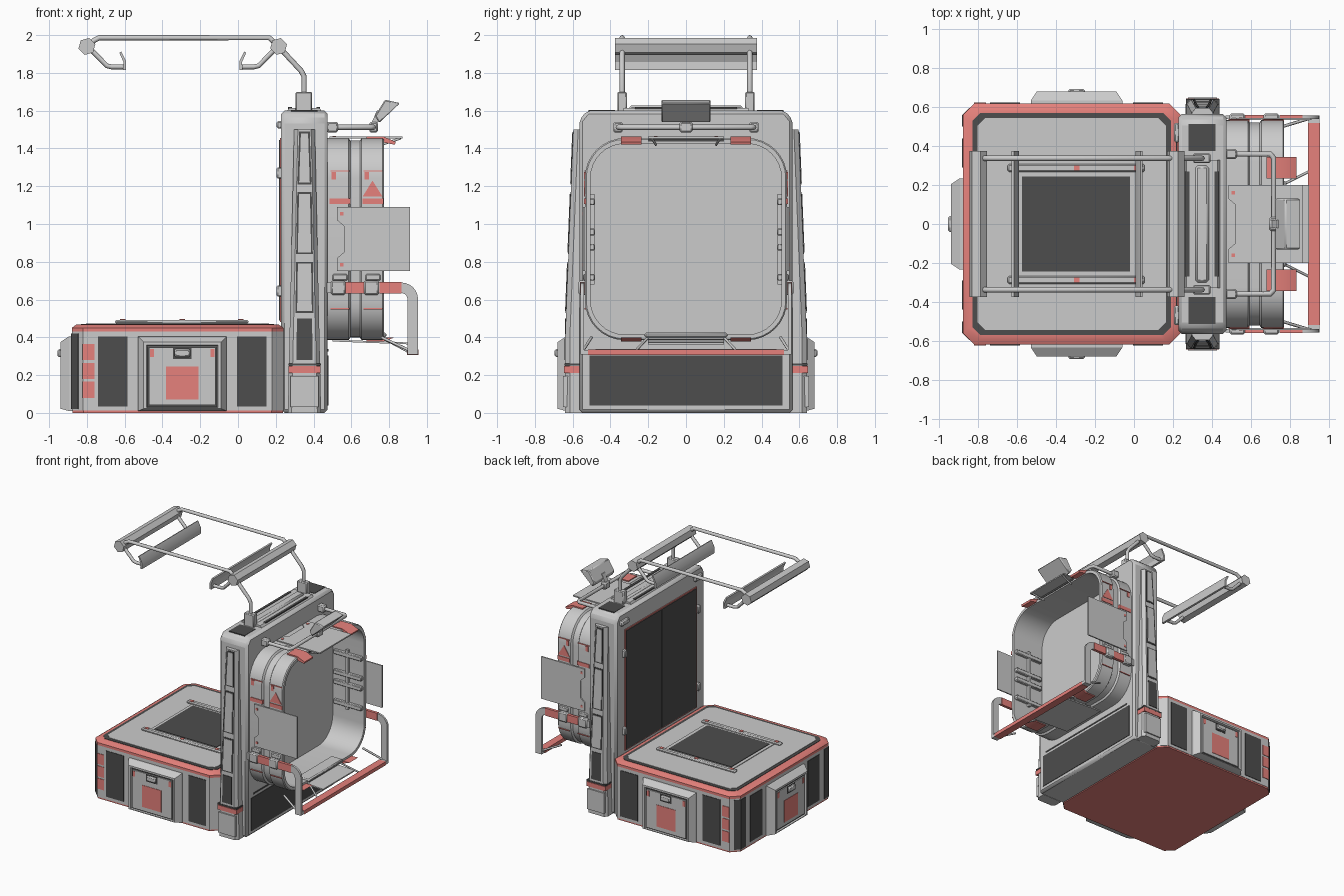
import bpy, bmesh, math
from mathutils import Vector


def material(name, c):
    m = bpy.data.materials.new(name)
    m.diffuse_color = (*c, 1)
    return m


RED = material("red_trim", (0.79, 0.22, 0.20))
DARK = material("dark_panel", (0.075, 0.075, 0.075))


def loft(name, rings, mat=None, bevel=0):
    """Skin a stack of equal-length point rings and cap both ends."""
    bm = bmesh.new()
    vs = [[bm.verts.new(p) for p in r] for r in rings]
    n = len(rings[0])
    for a, b in zip(vs, vs[1:]):
        for i in range(n):
            bm.faces.new((a[i], a[(i + 1) % n], b[(i + 1) % n], b[i]))
    bm.faces.new(vs[0])
    bm.faces.new(vs[-1])
    bmesh.ops.recalc_face_normals(bm, faces=bm.faces)
    me = bpy.data.meshes.new(name)
    bm.to_mesh(me)
    bm.free()
    for p in me.polygons:
        p.use_smooth = True
    me.set_sharp_from_angle(angle=math.radians(28))
    ob = bpy.data.objects.new(name, me)
    bpy.context.collection.objects.link(ob)
    if mat:
        me.materials.append(mat)
    if bevel:
        m = ob.modifiers.new("bevel", 'BEVEL')
        m.width, m.segments, m.limit_method = bevel, 1, 'ANGLE'
    return ob


def prism(name, pts, axis, t0, t1, mat=None, bevel=0):
    f = {'x': lambda a, b, t: (t, a, b), 'y': lambda a, b, t: (a, t, b), 'z': lambda a, b, t: (a, b, t)}[axis]
    return loft(name, [[f(a, b, t) for a, b in pts] for t in (t0, t1)], mat, bevel)


def rect(a0, a1, b0, b1):
    return [(a0, b0), (a1, b0), (a1, b1), (a0, b1)]


def box(name, x0, x1, y0, y1, z0, z1, mat=None, bevel=0):
    return prism(name, rect(x0, x1, y0, y1), 'z', z0, z1, mat, bevel)


def pipe(name, pts, r, sides=8):
    """Round bar along a path, with mitred joints."""
    P = [Vector(p) for p in pts]
    cu = bpy.data.curves.new(name, 'CURVE')
    cu.dimensions, cu.bevel_depth, cu.bevel_resolution, cu.use_fill_caps = '3D', r, sides // 2 - 2, True
    sp = cu.splines.new('POLY')
    sp.points.add(len(P) - 1)
    for q, p in zip(sp.points, P):
        q.co = (*p, 1)
    ob = bpy.data.objects.new(name, cu)
    bpy.context.collection.objects.link(ob)
    return ob


def octagon(i, z, c=0.06):
    x0, x1, y = -0.88 + i, 0.24 - i, 0.62 - i
    return [(x0 + c, -y, z), (x1 - c, -y, z), (x1, -y + c, z), (x1, y - c, z),
            (x1 - c, y, z), (x0 + c, y, z), (x0, y - c, z), (x0, -y + c, z)]


# base platform: skirt, body, red rim, dark groove, deck
loft("base_skirt", [octagon(0.003, 0), octagon(0.003, 0.012)], RED)
loft("base_body", [octagon(0.0, 0.012), octagon(0.0, 0.43)])
loft("base_rim", [octagon(0, 0.43), octagon(0, 0.45), octagon(0.025, 0.468), octagon(0.055, 0.468)], RED)
loft("deck_groove", [octagon(0.05, 0.44, 0.04), octagon(0.05, 0.471, 0.04)], DARK)
loft("deck", [octagon(0.075, 0.45, 0.04), octagon(0.075, 0.474, 0.04)])

# deck hatch with rails
box("deck_hatch_frame", -0.60, 0.01, -0.265, 0.265, 0.47, 0.479)
box("deck_hatch", -0.575, -0.02, -0.245, 0.245, 0.47, 0.483, DARK)
for s in (-1, 1):
    box("deck_rail", -0.65, 0.055, s * 0.268, s * 0.308, 0.47, 0.493, None, 0.008)
    for x in (-0.61, -0.295, 0.015):
        box("rail_marker", x - 0.014, x + 0.014, s * 0.275, s * 0.3, 0.48, 0.496, RED)


# storage lockers and panels, placed in a local (along, outward, height) frame
def locker(P, u0, u1):
    def lbox(name, a0, a1, d0, d1, z0, z1, mat=None, bevel=0):
        return loft(name, [[P(a, d, z) for a, z in rect(a0, a1, z0, z1)] for d in (d0, d1)], mat, bevel)

    rings = [(0, -0.01), (0, 0.015), (0.03, 0.06), (0.045, 0.06), (0.05, 0.045)]
    loft("locker_frame", [[P(a, d, z) for a, z in rect(u0 + i, u1 - i, 0.01 + i * 0.4, 0.405 - i)]
                          for i, d in rings])
    lbox("locker_gap", u0 + 0.051, u1 - 0.051, 0.04, 0.047, 0.032, 0.352, DARK)
    lbox("locker_door", u0 + 0.06, u1 - 0.06, 0.04, 0.055, 0.042, 0.345)
    m = (u0 + u1) / 2
    lbox("locker_label", m - 0.085, m + 0.085, 0.05, 0.058, 0.07, 0.245, RED)
    lbox("locker_latch_plate", m - 0.05, m + 0.05, 0.05, 0.058, 0.285, 0.343, DARK)
    lbox("locker_latch", m - 0.042, m + 0.042, 0.05, 0.075, 0.295, 0.338, None, 0.008)
    for a in (u0 + 0.075, u1 - 0.075):
        lbox("locker_tab", a - 0.011, a + 0.011, 0.05, 0.058, 0.295, 0.338, RED)
    return lbox


for s in (-1, 1):
    lb = locker(lambda u, d, z, s=s: (u, s * (0.62 + d), z), -0.53, -0.06)
    lb("side_vent", -0.74, -0.585, -0.01, 0.004, 0.035, 0.405, DARK)
    lb("side_vent", -0.005, 0.15, -0.01, 0.004, 0.035, 0.405, DARK)
    for z in (0.08, 0.18, 0.28):
        lb("marker_block", -0.822, -0.76, -0.01, 0.004, z, z + 0.085, RED)
lb = locker(lambda u, d, z: (-0.88 - d, u, z), -0.235, 0.235)
for s in (-1, 1):
    lb("end_vent", s * 0.29, s * 0.44, -0.01, 0.004, 0.035, 0.405, DARK)
    prism("corner_strip", [(-0.884, s * 0.56), (-0.884, s * 0.5), (-0.87, s * 0.5), (-0.84, s * 0.59),
                           (-0.846, s * 0.598)], 'z', 0.02, 0.42, DARK)

# tower
prof = [(-0.565, 0), (0.565, 0), (0.565, 1.55), (0.525, 1.6), (-0.525, 1.6), (-0.565, 1.55)]
prism("tower", prof, 'x', 0.228, 0.475, None, 0.018)
box("tower_lower_vent", 0.47, 0.479, -0.51, 0.51, 0.04, 0.305, DARK)
box("tower_seam", 0.47, 0.478, -0.48, 0.48, 0.325, 0.337, DARK)
box("door_trim", 0.222, 0.235, -0.455, 0.455, 0.48, 1.455, RED)
for s in (-1, 1):
    box("door", 0.217, 0.23, s * 0.005, s * 0.445, 0.49, 1.445, DARK)
    for z in (0.645, 1.27):
        box("door_hinge", 0.205, 0.235, s * 0.455, s * 0.485, z - 0.03, z + 0.03, None, 0.006)
    box("door_top_latch", 0.205, 0.235, s * 0.42, s * 0.52, 1.505, 1.545, None, 0.008)
    box("tower_top_vent", 0.28, 0.42, s * 0.375, s * 0.515, 1.59, 1.603, DARK)
    box("tower_top_slit", 0.35 + s * 0.065, 0.35 + s * 0.085, -0.27, 0.27, 1.61, 1.619, DARK)
prism("tower_top_cover", [(0.255, 1.59), (0.27, 1.615), (0.43, 1.615), (0.45, 1.59)], 'y', -0.33, 0.33)
box("tower_top_ridge", 0.315, 0.385, -0.3, 0.3, 1.6, 1.628, None, 0.012)


# tapered side columns with inset panels
def half(z):
    return 0.088 - 0.022 * z


def out(z):
    return 0.64 - 0.044 * max(0, z - 0.4) / 1.1


def column_panel(name, s, z0, z1, h0, h1, off, mat=None):
    ring = lambda d: [(0.352 + k * h, s * (out(z) + d), z)
                      for k, h, z in ((-1, h0, z0), (1, h0, z0), (1, h1, z1), (-1, h1, z1))]
    loft(name, [ring(-0.02), ring(off)], mat)


for s in (-1, 1):
    loft("side_column", [[(0.352 + k * (half(z) - i), s * y, z) for k, i, y in
                          ((-1, 0, 0.55), (-1, 0, out(z) - 0.025), (-1, 0.02, out(z)),
                           (1, 0.02, out(z)), (1, 0, out(z) - 0.025), (1, 0, 0.55))]
                         for z in (0.0, 0.4, 1.5)])
    column_panel("column_foot", s, 0.03, 0.195, 0.075, 0.075, 0.010)
    box("column_band", 0.268, 0.438, s * 0.55, s * 0.645, 0.212, 0.248, RED)
    box("column_band_edge", 0.267, 0.439, s * 0.55, s * 0.643, 0.25, 0.262, DARK)
    column_panel("column_vent", s, 0.28, 0.5, 0.043, 0.04, 0.004, DARK)
    for z0, z1, a, b in ((0.53, 0.8, 0.048, 0.044), (0.84, 1.17, 0.044, 0.038), (1.21, 1.49, 0.037, 0.028)):
        column_panel("column_inset_edge", s, z0, z1, a, b, 0.003, DARK)
        column_panel("column_inset", s, z0 + 0.01, z1 - 0.01, a - 0.009, b - 0.009, 0.006)


# rounded housing, open toward +x
def rrect(x, i, r=0.21, n=8):
    h, r = 0.535 - i, r - i
    return [(x, cy * (h - r) + r * math.cos(a), 0.92 + cz * (h - r) + r * math.sin(a))
            for q, (cy, cz) in enumerate(((1, 1), (-1, 1), (-1, -1), (1, -1)))
            for a in [math.pi / 2 * (q + k / n) for k in range(n + 1)]]


loft("housing", [rrect(x, i) for x, i in ((0.47, 0), (0.585, 0), (0.595, 0.014), (0.645, 0.014), (0.655, 0),
                                          (0.765, 0), (0.772, 0.007), (0.772, 0.03), (0.492, 0.03))])
for s in (-1, 1):
    for x in (0.49, 0.665):
        box("housing_red_line", x, x + 0.1, s * 0.53, s * 0.538, 1.278, 1.284, RED)
        box("housing_red_line", x, x + 0.1, s * 0.53, s * 0.538, 0.548, 0.554, RED)
        box("housing_red_band", x - 0.005, x + 0.105, s * 0.52, s * 0.54, 1.105, 1.135, RED)
        box("housing_mark", x + 0.005, x + 0.028, s * 0.53, s * 0.539, 1.235, 1.275, RED)
        box("handle_clamp", x + 0.002, x + 0.08, s * 0.52, s * 0.568, 0.625, 0.7, None, 0.008)
        box("housing_buckle", x + 0.01, x + 0.09, s * 0.52, s * 0.545, 0.7, 0.735, None, 0.006)
    prism("warning_triangle", [(0.66, 1.145), (0.765, 1.145), (0.712, 1.23)], 'y', s * 0.53, s * 0.539, RED)
    prism("housing_top_tab", [(0.68, 1.45), (0.83, 1.42), (0.835, 1.435), (0.77, 1.463), (0.68, 1.463)],
          'y', s * 0.235, s * 0.345, RED)
    prism("housing_bottom_tab", [(0.68, 0.378), (0.77, 0.378), (0.83, 0.40), (0.68, 0.395)],
          'y', s * 0.235, s * 0.345, RED)
    # inner wall ribs
    box("inner_rack_post", 0.62, 0.64, s * 0.485, s * 0.51, 0.68, 1.16)
    for z in (0.7, 0.86, 0.94, 1.1):
        box("inner_rack_rib", 0.51, 0.76, s * 0.482, s * 0.51, z, z + 0.035, None, 0.005)


# notched flap plates on the housing's four sides
def flap(x, c, h):
    return [(x, c - h), (x + 0.385, c - h), (x + 0.385, c + h), (x, c + h), (x, c + h - 0.07),
            (x + 0.035, c + h - 0.1), (x + 0.035, c - h + 0.1), (x, c - h + 0.07)]


for s in (-1, 1):
    prism("side_flap", flap(0.525, 0.92, 0.17), 'y', s * 0.535, s * 0.545)
    for z in (0.785, 1.055):
        box("flap_dot", 0.54, 0.558, s * 0.54, s * 0.548, z - 0.009, z + 0.009, RED)
        box("flap_dot", 0.5, 0.518, s * 0.151, s * 0.169, 1.46, 1.467, RED)
    pipe("flap_brace", [(0.76, s * 0.2, 0.40), (0.9, s * 0.27, 0.325)], 0.007, 6)
    pipe("flap_brace", [(0.76, s * 0.16, 1.42), (0.86, s * 0.18, 1.453)], 0.007, 6)
prism("top_flap", flap(0.485, 0, 0.2), 'z', 1.453, 1.463)
loft("bottom_flap", [[(x, y, 0.378 - 0.1 * max(0, x - 0.75) + t) for x, y in rect(0.5, 0.9, -0.2, 0.2)]
                     for t in (0, 0.01)])
box("bottom_sill", 0.68, 0.785, -0.22, 0.22, 0.40, 0.425, None, 0.008)
box("top_seam", 0.765, 0.776, -0.2, 0.2, 1.436, 1.45, DARK)

# grab handle: flat side arms plus a red cross bar
arc = lambda r, a0, a1: [(0.865 + r * math.cos(t), 0.602 + r * math.sin(t))
                         for t in [a0 + (a1 - a0) * k / 6 for k in range(7)]]
arm = ([(0.47, 0.69)] + arc(0.088, math.pi / 2, 0) + [(0.953, 0.308), (0.897, 0.308)]
       + arc(0.032, 0, math.pi / 2) + [(0.47, 0.634)])
for s in (-1, 1):
    prism("handle_arm", arm, 'y', s * 0.54, s * 0.558)
    for x0, x1 in ((0.56, 0.67), (0.75, 0.865)):
        box("handle_grip", x0, x1, s * 0.538, s * 0.561, 0.632, 0.692, RED)
    pipe("handle_stay", [(0.76, s * 0.5, 0.40), (0.91, s * 0.545, 0.33)], 0.008, 6)
box("handle_bar", 0.897, 0.953, -0.556, 0.556, 0.308, 0.332)
box("handle_bar_grip", 0.894, 0.955, -0.52, 0.52, 0.306, 0.335, RED)

# work lamp on its bracket
pipe("lamp_bracket", [(0.47, -0.36, 1.512), (0.70, -0.36, 1.512), (0.718, -0.34, 1.512),
                      (0.718, 0.34, 1.512), (0.70, 0.36, 1.512), (0.47, 0.36, 1.512)], 0.014)
for s in (-1, 1):
    box("bracket_foot", 0.47, 0.53, s * 0.335, s * 0.385, 1.485, 1.54, None, 0.008)
box("lamp_clamp", 0.695, 0.74, -0.035, 0.035, 1.485, 1.54, None, 0.008)
prism("lamp_neck", [(0.705, 1.53), (0.735, 1.53), (0.775, 1.6), (0.735, 1.6)], 'y', -0.02, 0.02)
prism("work_lamp", [(0.725, 1.572), (0.778, 1.658), (0.858, 1.64), (0.747, 1.535)], 'y', -0.13, 0.13, None, 0.006)

# overhead frame: posts, bent pipes, hex cross bars, hanging reflector strips
for s in (-1, 1):
    y = s * 0.338
    box("post_socket", 0.305, 0.392, y - 0.025, y + 0.025, 1.59, 1.7, None, 0.006)
    pipe("overhead_pipe", [(0.35, y, 1.65), (0.35, y, 1.78), (0.335, y, 1.81), (0.20, y, 1.955),
                           (0.165, y, 1.986), (-0.735, y, 1.986), (-0.765, y, 1.97), (-0.8, y, 1.93)], 0.014)
    for cx, d in ((-0.80, 1), (0.215, -1)):
        pipe("hanger", [(cx + d * 0.02, y, 1.925), (cx + d * 0.105, y, 1.838), (cx + d * 0.13, y, 1.832),
                        (cx + d * 0.205, y, 1.832)], 0.013)
for cx, d in ((-0.80, 1), (0.215, -1)):
    prism("overhead_cross_bar", [(cx + 0.046 * math.cos(k * math.pi / 3 + 0.26), 1.94 + 0.046 *
                                  math.sin(k * math.pi / 3 + 0.26)) for k in range(6)], 'y', -0.375, 0.375)
    prism("reflector_strip", [(cx + d * u, z) for u, z in
                              ((0.19, 1.815), (0.208, 1.815), (0.208, 1.86), (0.182, 1.912), (0.171, 1.908),
                               (0.194, 1.857))], 'y', -0.375, 0.375)
